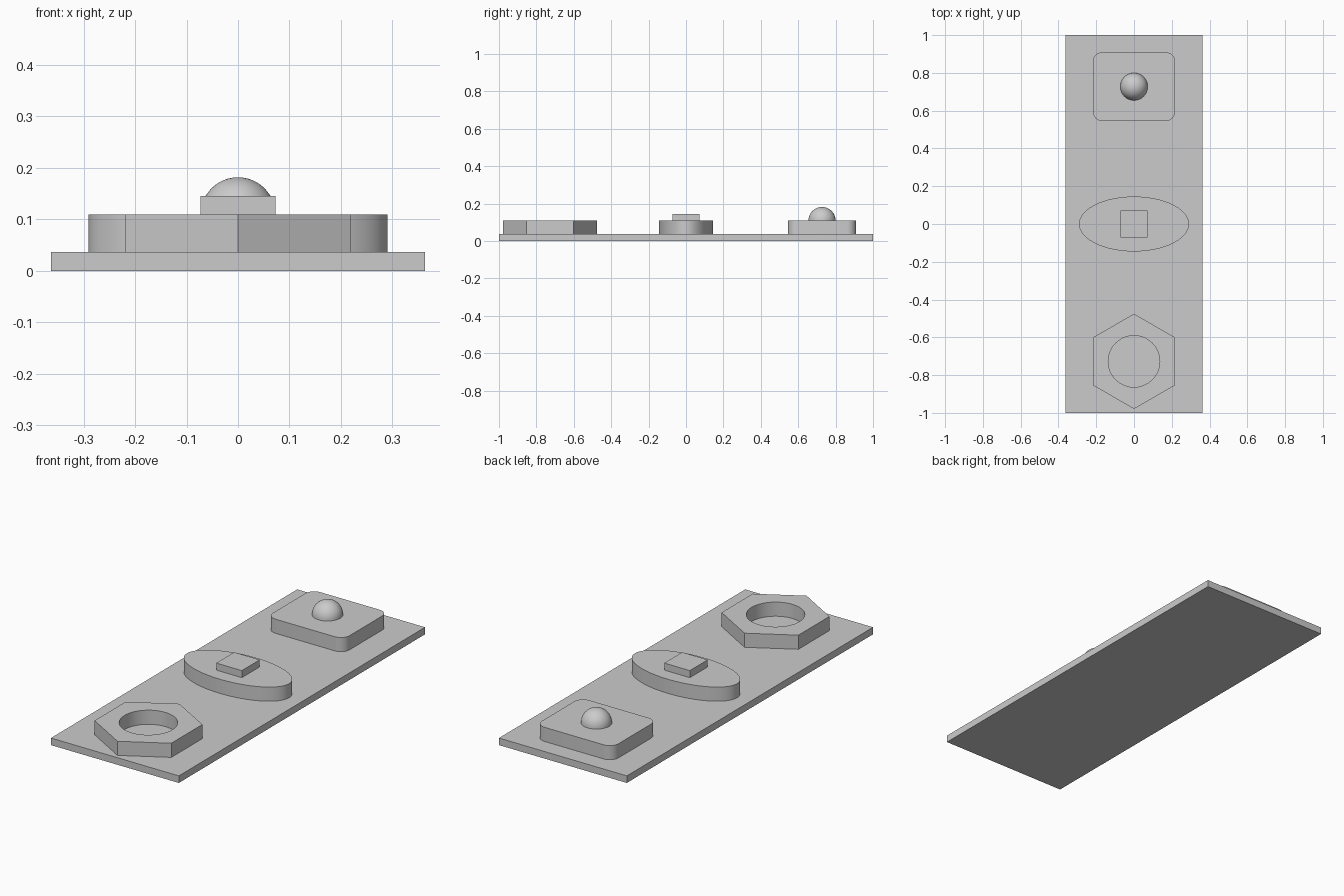
import bpy, bmesh, math
from mathutils import Vector

if "Cube" in bpy.data.objects:
    bpy.data.objects.remove(bpy.data.objects["Cube"])

U = 2 / 110          # one drawing unit
BASE, PAD, TOP = 2 * U, 6 * U, 8 * U
ROW = 40 * U         # spacing of the three pads along y


def ellipse(rx, ry, n=64, start=0.0):
    return [(rx * math.cos(start + math.tau * i / n),
             ry * math.sin(start + math.tau * i / n)) for i in range(n)]


def rect(hx, hy):
    return [(hx, -hy), (hx, hy), (-hx, hy), (-hx, -hy)]


def rounded_rect(hx, hy, r, steps=8):
    pts = []
    for k, (sx, sy) in enumerate([(1, 1), (-1, 1), (-1, -1), (1, -1)]):
        for i in range(steps + 1):
            a = math.pi / 2 * (k + i / steps)
            pts.append((sx * (hx - r) + r * math.cos(a), sy * (hy - r) + r * math.sin(a)))
    return pts


def finish(name, bm):
    bmesh.ops.recalc_face_normals(bm, faces=bm.faces)
    mesh = bpy.data.meshes.new(name)
    bm.to_mesh(mesh)
    bm.free()
    obj = bpy.data.objects.new(name, mesh)
    bpy.context.collection.objects.link(obj)
    bpy.ops.object.select_all(action='DESELECT')
    obj.select_set(True)
    bpy.context.view_layer.objects.active = obj
    bpy.ops.object.shade_smooth_by_angle(angle=math.radians(30))
    return obj


def prism(name, loops, y, z0, z1):
    """Extrude an outline (first loop) with optional holes (other loops)."""
    bm = bmesh.new()
    edges = []
    for loop in loops:
        vs = [bm.verts.new((px, py + y, z0)) for px, py in loop]
        edges += [bm.edges.new((vs[i - 1], vs[i])) for i in range(len(vs))]
    if len(loops) == 1:
        bm.faces.new(vs)
    else:
        bmesh.ops.triangle_fill(bm, use_beauty=True, edges=edges)
    ext = bmesh.ops.extrude_face_region(bm, geom=bm.faces[:], use_keep_orig=True)
    moved = [g for g in ext['geom'] if isinstance(g, bmesh.types.BMVert)]
    bmesh.ops.translate(bm, vec=Vector((0, 0, z1 - z0)), verts=moved)
    return finish(name, bm)


# Base plate
prism("base_plate", [rect(20 * U, 55 * U)], 0, 0, BASE)

# Hexagonal ring at the front
hex_r = 12 * U / math.cos(math.pi / 6)
prism("hexagon_ring", [ellipse(hex_r, hex_r, 6, math.pi / 2), ellipse(7.5 * U, 7.5 * U)],
      -ROW, BASE, PAD)

# Oval pad with a square block in the middle
prism("oval_pad", [ellipse(16 * U, 8 * U, 96)], 0, BASE, PAD)
prism("square_block", [rect(4 * U, 4 * U)], 0, PAD, TOP)

# Rounded pad with a dome at the back
prism("rounded_pad", [rounded_rect(12 * U, 10 * U, 2.75 * U)], ROW, BASE, PAD)
bm = bmesh.new()
bmesh.ops.create_uvsphere(bm, u_segments=48, v_segments=24, radius=4 * U)
bmesh.ops.bisect_plane(bm, geom=bm.verts[:] + bm.edges[:] + bm.faces[:],
                       plane_co=(0, 0, 0), plane_no=(0, 0, 1), clear_inner=True)
bmesh.ops.translate(bm, vec=Vector((0, ROW, PAD)), verts=bm.verts)
finish("dome", bm)
